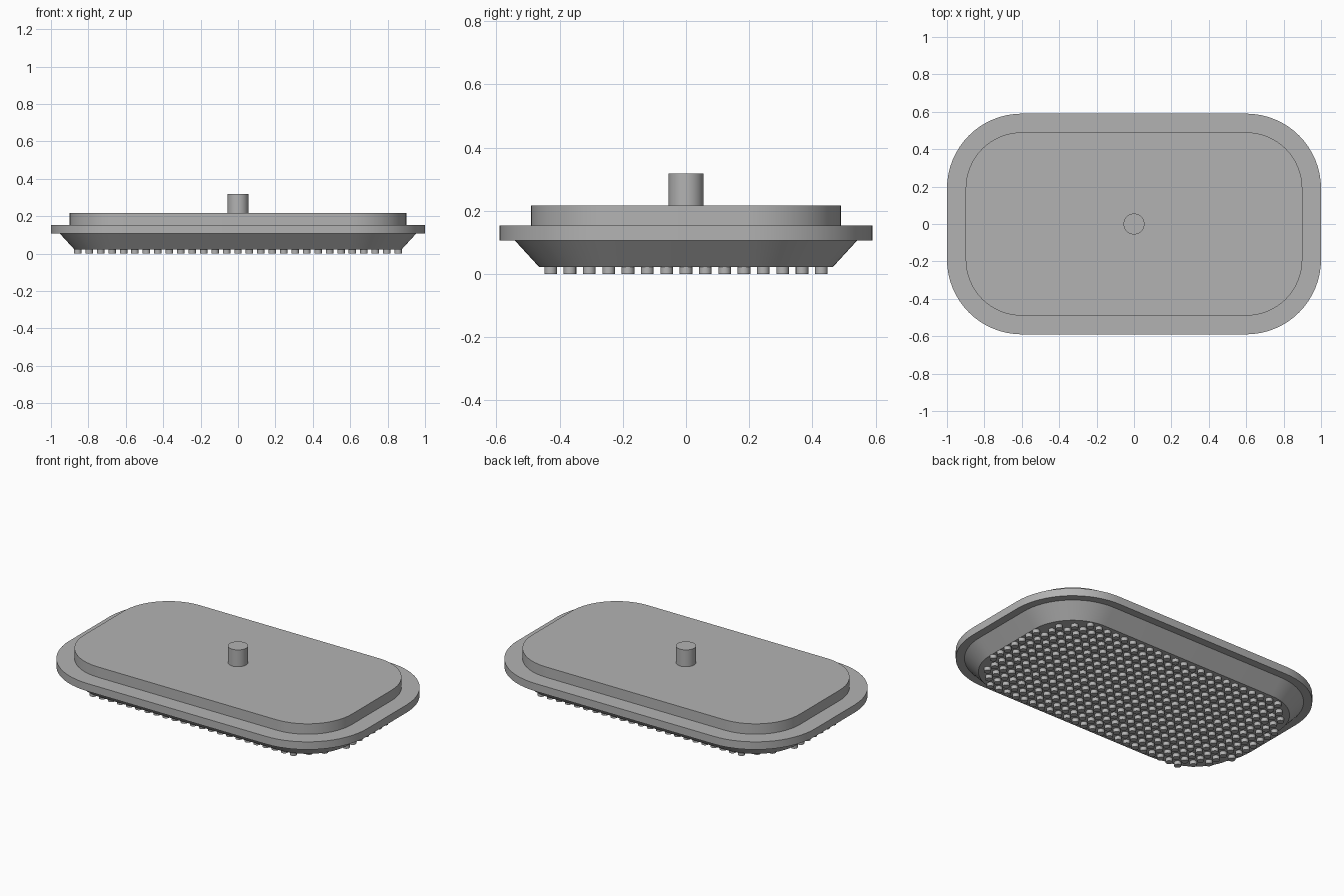
import bpy, bmesh, math
from mathutils import Matrix

cube = bpy.data.objects.get("Cube")
if cube:
    bpy.data.objects.remove(cube, do_unlink=True)

CORNER_X, CORNER_Y = 0.6, 0.19      # centres of the rounded corners
PITCH = 0.0612                      # nozzle spacing

grey = bpy.data.materials.new("satin_grey")
grey.use_nodes = True
colour = (0.45, 0.45, 0.45, 1)
grey.diffuse_color = colour
grey.node_tree.nodes["Principled BSDF"].inputs["Base Color"].default_value = colour


def finish(name, bm):
    bmesh.ops.recalc_face_normals(bm, faces=bm.faces[:])
    mesh = bpy.data.meshes.new(name)
    bm.to_mesh(mesh)
    bm.free()
    mesh.materials.append(grey)
    obj = bpy.data.objects.new(name, mesh)
    bpy.context.collection.objects.link(obj)
    bpy.ops.object.select_all(action='DESELECT')
    obj.select_set(True)
    bpy.context.view_layer.objects.active = obj
    bpy.ops.object.shade_smooth_by_angle(angle=math.radians(30))
    return obj


def rounded_ring(bm, radius, z, steps=16):
    ring = []
    for quarter, (sx, sy) in enumerate([(1, 1), (-1, 1), (-1, -1), (1, -1)]):
        for i in range(steps + 1):
            a = (quarter + i / steps) * math.pi / 2
            ring.append(bm.verts.new((sx * CORNER_X + radius * math.cos(a),
                                      sy * CORNER_Y + radius * math.sin(a), z)))
    return ring


def rounded_slab(name, r_low, z_low, r_high, z_high):
    bm = bmesh.new()
    low = rounded_ring(bm, r_low, z_low)
    high = rounded_ring(bm, r_high, z_high)
    bm.faces.new(low[::-1])
    bm.faces.new(high)
    for i in range(len(low)):
        j = (i + 1) % len(low)
        bm.faces.new((low[i], low[j], high[j], high[i]))
    return finish(name, bm)


def add_cylinder(bm, x, y, z_low, z_high, radius, sides):
    bmesh.ops.create_cone(bm, cap_ends=True, segments=sides, radius1=radius,
                          radius2=radius, depth=z_high - z_low,
                          matrix=Matrix.Translation((x, y, (z_low + z_high) / 2)))


# Stacked body: tapered spray plate, wide rim, raised cover
rounded_slab("spray_plate", 0.275, 0.022, 0.352, 0.106)
rounded_slab("rim", 0.4, 0.106, 0.4, 0.153)
rounded_slab("cover", 0.3, 0.153, 0.3, 0.216)

# Inlet pipe
bm = bmesh.new()
add_cylinder(bm, 0, 0, 0.2, 0.318, 0.056, 48)
finish("inlet_pipe", bm)

# Grid of nozzles kept inside the rounded outline
bm = bmesh.new()
for col in range(-14, 15):
    for row in range(-7, 8):
        x, y = col * PITCH, row * PITCH
        dx, dy = max(abs(x) - CORNER_X, 0), max(abs(y) - CORNER_Y, 0)
        if math.hypot(dx, dy) < 0.262:
            add_cylinder(bm, x, y, 0, 0.026, 0.02, 16)
finish("nozzles", bm)
